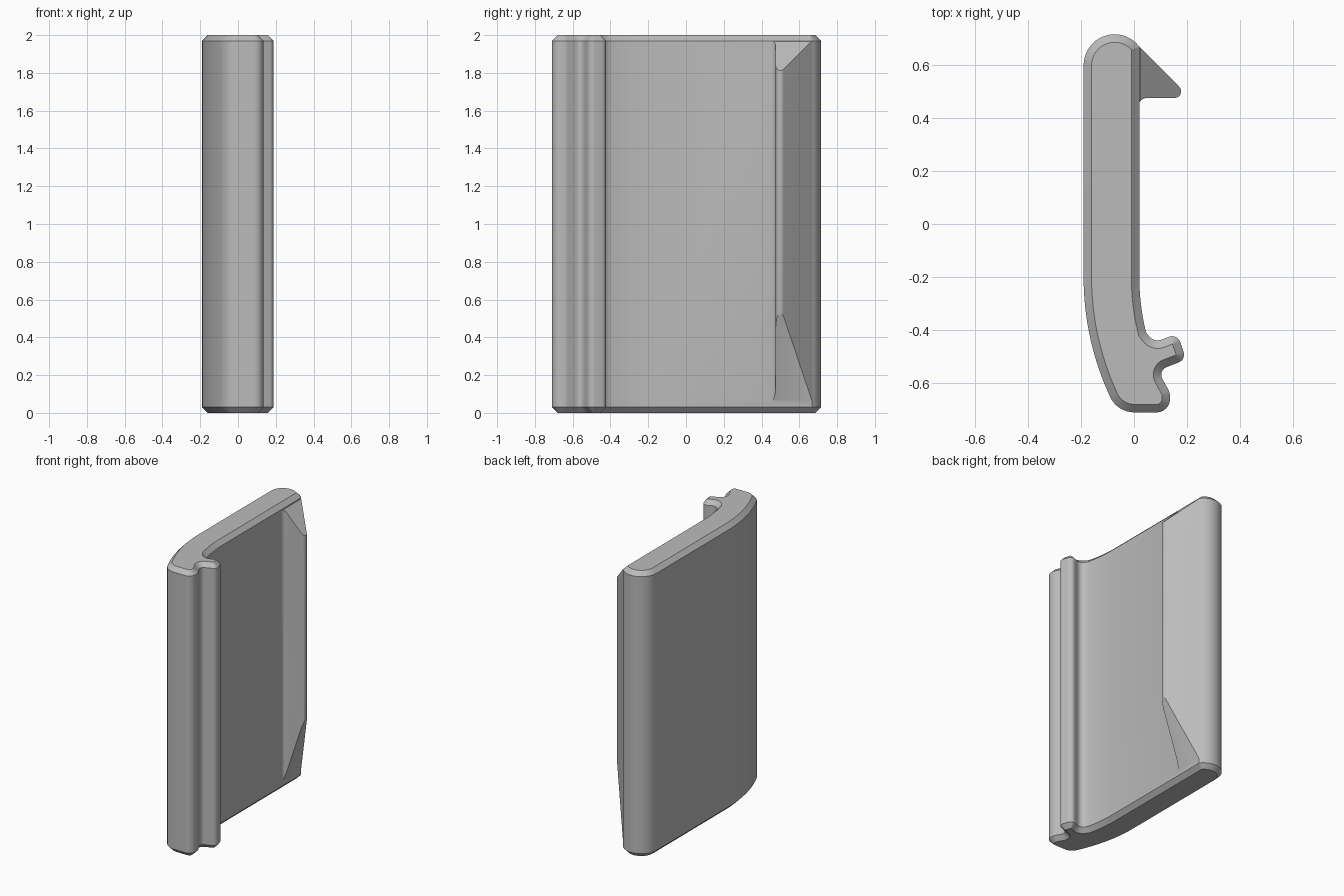
import bpy, bmesh, math
from mathutils import Vector

cube = bpy.data.objects.get("Cube")
if cube:
    bpy.data.objects.remove(cube, do_unlink=True)

HEIGHT, CHAMFER = 2.0, 0.03

grey = bpy.data.materials.new("plain grey")
grey.use_nodes = True
grey.diffuse_color = (0.5, 0.5, 0.5, 1)
grey.node_tree.nodes["Principled BSDF"].inputs["Base Color"].default_value = (0.5, 0.5, 0.5, 1)


def arc(cx, cy, r, a0, a1, n=12):
    """Points on an arc, angles in degrees."""
    angles = [math.radians(a0 + (a1 - a0) * i / n) for i in range(n + 1)]
    return [(cx + r * math.cos(a), cy + r * math.sin(a)) for a in angles]


def rounded(corners, n=8):
    """Closed outline; corners given as (x, y, radius) are filleted."""
    out = []
    for i, c in enumerate(corners):
        p = Vector(c[:2])
        if len(c) == 2:
            out.append(p)
            continue
        a = (Vector(corners[i - 1][:2]) - p).normalized()
        b = (Vector(corners[(i + 1) % len(corners)][:2]) - p).normalized()
        half = a.angle(b) / 2
        centre = p + (a + b).normalized() * c[2] / math.sin(half)
        start = p + a * c[2] / math.tan(half) - centre
        end = p + b * c[2] / math.tan(half) - centre
        turn = start.angle(end)
        for k in range(n + 1):
            t = k / n
            out.append(centre + (start * math.sin((1 - t) * turn) + end * math.sin(t * turn)) / math.sin(turn))
    return out


def inset(points, d):
    """Mitred inward offset of a counter-clockwise outline."""
    out = []
    for i, p in enumerate(points):
        u = (p - points[i - 1]).normalized()
        v = (points[(i + 1) % len(points)] - p).normalized()
        n1, n2 = Vector((-u.y, u.x)), Vector((-v.y, v.x))
        out.append(p + (n1 + n2) * d / (1 + n1.dot(n2)))
    return out


def loft(bm, rings):
    """Skin a stack of (outline, z) rings and cap both ends."""
    loops = [[bm.verts.new((p.x, p.y, z)) for p in pts] for pts, z in rings]
    for lo, hi in zip(loops, loops[1:]):
        for i in range(len(lo)):
            bm.faces.new((lo[i - 1], lo[i], hi[i], hi[i - 1]))
    bm.faces.new(loops[0][::-1])
    bm.faces.new(loops[-1])


def finish(name, bm):
    bmesh.ops.recalc_face_normals(bm, faces=bm.faces)
    mesh = bpy.data.meshes.new(name)
    bm.to_mesh(mesh)
    bm.free()
    mesh.materials.append(grey)
    obj = bpy.data.objects.new(name, mesh)
    bpy.context.collection.objects.link(obj)
    return obj


# Curved plate with a notched lip at the front and chamfered ends
BEND_X, BEND_Y = 0.88, -0.2
outline = rounded(
    [(-0.065, -0.71, 0.1), (0.137, -0.71, 0.05), (0.135, -0.635, 0.05),
     (0.09, -0.552, 0.03), (0.197, -0.511, 0.032), (0.163, -0.413, 0.032),
     (0.075, -0.447, 0.04)]
    + arc(BEND_X, BEND_Y, 0.86, 194, 180)
    + [(0.02, 0.667)]
    + arc(-0.073, 0.598, 0.117, 45, 180, 18)
    + arc(BEND_X, BEND_Y, 1.07, 180, 202))
inner = inset(outline, CHAMFER)
bm = bmesh.new()
loft(bm, [(inner, 0), (outline, CHAMFER), (outline, HEIGHT - CHAMFER), (inner, HEIGHT)])
plate = finish("curved_plate", bm)

# Hook along the back edge, cut steeply at the bottom and at 45 degrees on top
hook_outline = rounded([(0.0, 0.43), (0.018, 0.43), (0.018, 0.475, 0.03),
                        (0.213, 0.475, 0.025), (0.018, 0.67), (-0.02, 0.62)])
bm = bmesh.new()
loft(bm, [(hook_outline, 0.04), (hook_outline, 1.965)])
for point, normal in (((0.19, 0, 1.8), (1, 0, 1)), ((0.178, 0, 0.53), (0.46, 0, -0.155))):
    cut = bmesh.ops.bisect_plane(bm, geom=bm.verts[:] + bm.edges[:] + bm.faces[:],
                                 plane_co=point, plane_no=normal, clear_outer=True)
    edges = [e for e in cut["geom_cut"] if isinstance(e, bmesh.types.BMEdge)]
    bmesh.ops.holes_fill(bm, edges=edges, sides=0)
hook = finish("back_hook", bm)

# Join both into one solid
union = plate.modifiers.new("join hook", "BOOLEAN")
union.operation = "UNION"
union.solver = "EXACT"
union.object = hook
bpy.ops.object.select_all(action="DESELECT")
plate.select_set(True)
bpy.context.view_layer.objects.active = plate
bpy.ops.object.modifier_apply(modifier=union.name)
bpy.data.objects.remove(hook, do_unlink=True)
bpy.ops.object.shade_smooth_by_angle(angle=math.radians(25))
